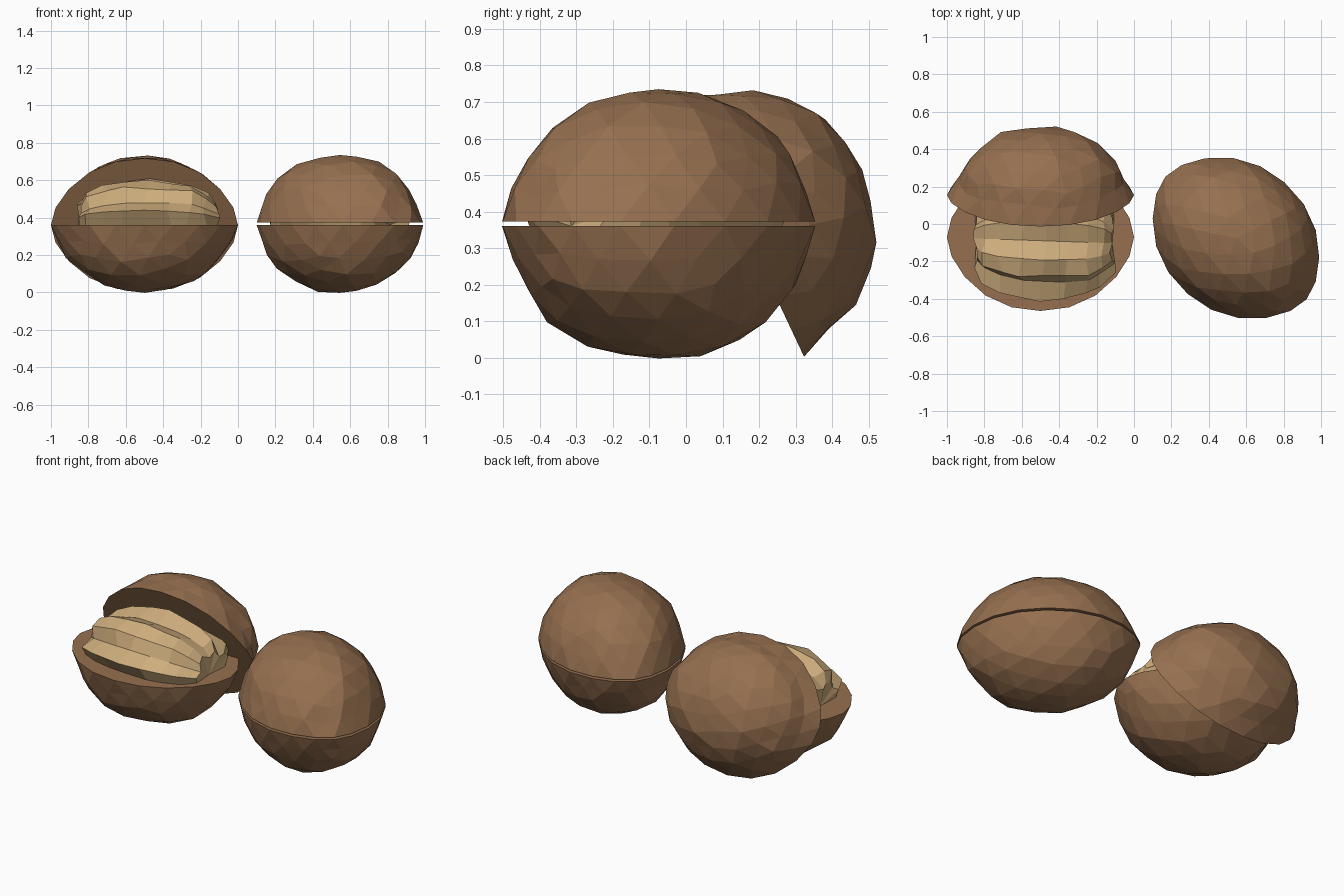
import bpy, bmesh, math, random
from mathutils import Matrix, Vector

random.seed(4)
cube = bpy.data.objects.get("Cube")
if cube:
    bpy.data.objects.remove(cube, do_unlink=True)


def material(name, rgb):
    m = bpy.data.materials.new(name)
    m.use_nodes = True
    m.diffuse_color = (*rgb, 1)
    m.node_tree.nodes["Principled BSDF"].inputs["Base Color"].default_value = (*rgb, 1)
    return m


shell_brown = material("shell brown", (0.305, 0.162, 0.08))
nut_cream = material("nut cream", (0.62, 0.42, 0.205))


def finish(bm, name, mat, location, rotation):
    bmesh.ops.recalc_face_normals(bm, faces=bm.faces)
    mesh = bpy.data.meshes.new(name)
    bm.to_mesh(mesh)
    bm.free()
    mesh.materials.append(mat)
    ob = bpy.data.objects.new(name, mesh)
    ob.location = location
    ob.rotation_euler = rotation
    bpy.context.collection.objects.link(ob)
    return ob


def half_shell(name, location, rotation, waist=0.96):
    """Thick, faceted half of a lemon-shaped shell, dome up, flared rim at local z = 0."""
    bm = bmesh.new()
    bmesh.ops.create_icosphere(bm, subdivisions=3, radius=1)
    bmesh.ops.bisect_plane(bm, geom=bm.verts[:] + bm.edges[:] + bm.faces[:], dist=1e-4,
                           plane_co=(0, 0, 0), plane_no=(0, 0, 1), clear_inner=True)
    for v in bm.verts:
        x, y, z = v.co
        pinch = 1 - 0.19 * x ** 4           # narrows towards the two tips
        flare = 1 if z < 0.02 else waist + (1 - waist) * z * 0.6
        v.co = Vector((0.5 * x * flare, 0.395 * y * pinch * flare, 0.362 * z * pinch))
        if 0.02 < z < 0.97:                 # uneven facets, clean rim
            v.co += Vector([random.uniform(-0.008, 0.008) for _ in range(3)])
    # inner wall, joined to the outer one by a flat rim
    copy = bmesh.ops.duplicate(bm, geom=bm.verts[:] + bm.edges[:] + bm.faces[:])["geom"]
    inner = [g for g in copy if isinstance(g, bmesh.types.BMVert)]
    bmesh.ops.scale(bm, verts=inner, vec=(0.88, 0.9, 0.88))
    bmesh.ops.bridge_loops(bm, edges=[e for e in bm.edges if e.is_boundary])
    return finish(bm, name, shell_brown, location, rotation)


def kernel(name, location, rotation, size):
    """Boxy nut with folds running along its length."""
    bm = bmesh.new()
    lines = 20
    bmesh.ops.create_uvsphere(bm, u_segments=lines, v_segments=10, radius=1)
    bmesh.ops.rotate(bm, verts=bm.verts, matrix=Matrix.Rotation(math.pi / 2, 3, 'Y'))
    for v in bm.verts:
        x, y, z = v.co
        r = math.hypot(y, z)
        if r > 0.01:
            angle = math.atan2(z, y)
            fold = round(angle / math.tau * lines) % 5
            full = r ** 0.6 * (0.83 if fold in (0, 3) else 1.0)   # grooves
            full *= 1 + random.uniform(-0.05, 0.05)
            y, z = full * math.cos(angle), full * math.sin(angle)
            x += random.uniform(-0.05, 0.05)
        else:
            x *= 0.93
        v.co = Vector((x * size[0], y * size[1], z * size[2]))
    return finish(bm, name, nut_cream, location, rotation)


# opened nut: bowl, tilted lid behind it, kernel in the bowl
rim = 0.36
half_shell("open_lower_shell", (-0.5, -0.07, rim), (math.pi, 0, 0))
half_shell("open_upper_shell", (-0.5, 0.155, rim), (math.radians(-64.8), 0, 0), 0.92)
kernel("open_kernel", (-0.48, -0.09, rim), (0, 0, math.radians(-2)), (0.39, 0.33, 0.25))

# closed nut, turned on the ground
turn = math.radians(-41)
centre = (0.545, -0.075)
half_shell("closed_lower_shell", (*centre, rim), (math.pi, 0, turn))
half_shell("closed_upper_shell", (*centre, rim + 0.013), (0, 0, turn))
kernel("closed_kernel", (*centre, rim), (0, 0, turn), (0.39, 0.31, 0.25))
